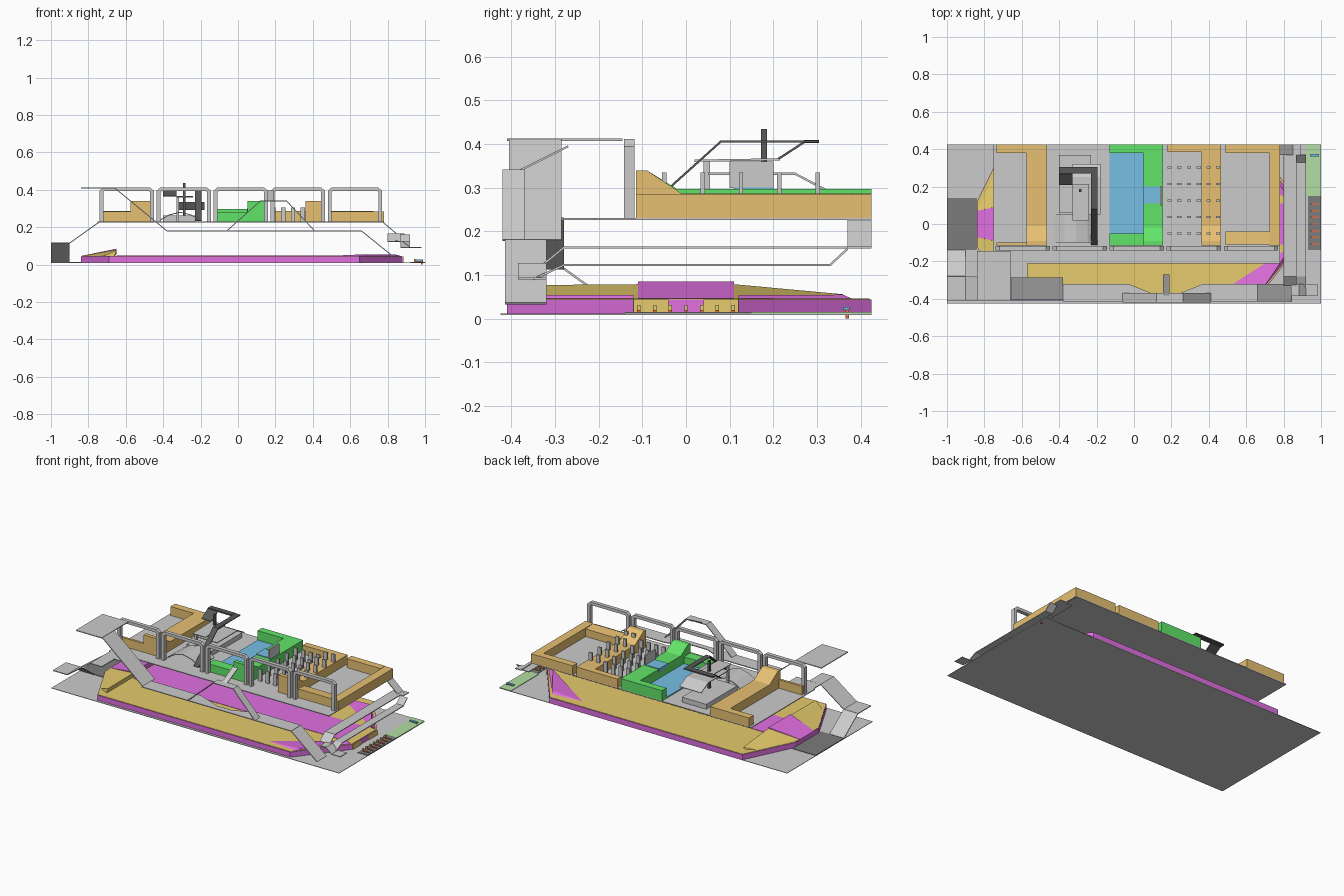
import bpy

if "Cube" in bpy.data.objects:
    bpy.data.objects.remove(bpy.data.objects["Cube"])

MATS = {}
COLORS = dict(yellow=(.78, .6, .15), magenta=(.75, .16, .75), orange=(.8, .53, .17),
              green=(.12, .78, .14), grass=(.45, .74, .36), blue=(.18, .52, .78),
              dark=(.2, .2, .2), black=(.1, .1, .1), red=(.8, .15, .05))


def mesh(name, verts, faces, col=None, thick=0):
    me = bpy.data.meshes.new(name)
    me.from_pydata(verts, [], faces)
    me.update()
    ob = bpy.data.objects.new(name, me)
    bpy.context.collection.objects.link(ob)
    if thick:
        m = ob.modifiers.new("thickness", 'SOLIDIFY')
        m.thickness = thick
        m.offset = 0
    if col:
        if col not in MATS:
            MATS[col] = bpy.data.materials.new(col)
            MATS[col].diffuse_color = (*COLORS[col], 1)
        me.materials.append(MATS[col])
    return ob


def prism(name, a, b, col=None):
    """Closed solid between two matching outlines."""
    n = len(a)
    side = [(i, (i + 1) % n, n + (i + 1) % n, n + i) for i in range(n)]
    return mesh(name, a + b, [tuple(range(n))[::-1], tuple(range(n, 2 * n))] + side, col)


def box(name, x0, x1, y0, y1, z0, z1, col=None):
    o = [(x0, y0), (x1, y0), (x1, y1), (x0, y1)]
    return prism(name, [(*p, z0) for p in o], [(*p, z1) for p in o], col)


def plan(name, outline, z0, z1, col=None):
    return prism(name, [(*p, z0) for p in outline], [(*p, z1) for p in outline], col)


def side_profile(name, yz, x0, x1, col=None):
    return prism(name, [(x0, *p) for p in yz], [(x1, *p) for p in yz], col)


def ribbon(name, a, b, col=None, thick=.005):
    """Bent sheet between two edge paths."""
    n = len(a)
    return mesh(name, a + b, [(i, i + 1, n + i + 1, n + i) for i in range(n - 1)], col, thick)


def walk_x(name, xz, y0, y1, col=None):
    return ribbon(name, [(x, y0, z) for x, z in xz], [(x, y1, z) for x, z in xz], col)


def walk_y(name, yz, x0, x1, col=None):
    return ribbon(name, [(x0, y, z) for y, z in yz], [(x1, y, z) for y, z in yz], col)


# ground and pads
box("ground", -1, 1, -.425, .425, .009, .012)
box("left_pad", -1, -.84, -.14, .14, .012, .015, "dark")
box("right_pad", .93, 1, -.14, .15, .012, .015, "dark")
box("grass_pad", .92, 1, .15, .425, .012, .015, "grass")
for i in range(7):
    y = -.108 + i * .036
    box("grate_bar", .94, .99, y - .004, y + .004, .015, .02, "red")
    box("grate_peg", .94, .95, y - .004, y + .004, .015, .031, "yellow")
box("red_marker", .978, .986, .365, .373, 0, .02, "red")
box("blue_marker", .94, .99, .36, .375, .02, .027, "blue")

# lower arena: eight-sided wall with coloured floor and end ramp
hull = [(-.69, -.41), (.65, -.41), (.88, -.12), (.88, .12), (.65, .425),
        (-.69, .425), (-.84, .12), (-.84, -.12)]
plan("arena_wall", hull, .012, .044, "magenta")
plan("arena_floor", [(x * .997, y * .99) for x, y in hull], .044, .046, "yellow")
box("arena_lane", -.65, .8, -.11, .11, .046, .048, "magenta")
prism("end_ramp_middle", [(-.84, -.07, .046), (-.66, -.11, .046), (-.65, -.11, .085)],
      [(-.84, .07, .046), (-.66, .11, .046), (-.65, .11, .085)], "magenta")
for s, zo in ((-1, .077), (1, .056)):
    prism("end_ramp_side", [(-.835, s * .07, .046), (-.66, s * .11, .046), (-.65, s * .11, .079)],
          [(-.72, s * .33, .046), (-.66, s * .36, .046), (-.65, s * .36, zo)], "yellow")
    prism("corner_ridge", [(.47, s * .36, .046), (.68, s * .36, .055), (.66, s * .38, .046)],
          [(.84, s * .12, .046), (.84, s * .12, .054), (.87, s * .12, .046)], "magenta")
    plan("end_panel", [(.881, s * .12), (.881, s * .04), (.884, s * .04), (.884, s * .12)],
         .012, .044, "yellow")

# upper deck and its front-left corner
box("deck", -.75, .78, -.21, .425, .226, .231)
box("deck_corner", -.74, -.57, -.285, -.21, .226, .231)

# left approach and high platform with descending walkway
walk_y("left_ground_ramp", [(-.14, .014), (-.28, .115)], -1, -.9)
walk_x("left_deck_ramp", [(-1, .115), (-.9, .115), (-.74, .229), (-.66, .229)], -.41, -.28)
walk_x("high_platform", [(-.84, .41), (-.66, .41)], -.41, -.145)
walk_x("high_ramp", [(-.66, .41), (-.38, .18)], -.405, -.285)

# front walkway, narrowed in the middle, with an arch on the outer lane
xs = [-.38, -.03, .12, .22, .37, .66]
ribbon("front_walkway", [(x, -.415, .18) for x in xs],
       [(x, y, .18) for x, y in zip(xs, [-.32, -.32, -.38, -.38, -.32, -.32])])
walk_x("front_exit_ramp", [(.66, .18), (.84, .035)], -.415, -.32)
walk_x("front_arch", [(-.06, .18), (.12, .34), (.26, .34), (.41, .18)], -.42, -.37)
walk_y("arch_plank", [(-.38, .34), (-.27, .395)], .155, .19)

# right walkways stepping down from the back corner to the front
walk_x("right_deck_ramp", [(.77, .231), (.85, .163), (.89, .163)], .37, .425)
walk_y("right_upper_strip", [(.42, .163), (-.28, .163), (-.33, .122)], .80, .87)
walk_y("right_lower_strip", [(.37, .16), (.33, .123), (-.28, .123), (-.35, .09)], .87, .92)
walk_x("right_front_landing", [(.84, .125), (.88, .125), (.92, .092), (.98, .092)], -.385, -.32)

# front railing: five hoops with clipped corners
for i in range(5):
    a, b = -.74 + i * .305, -.45 + i * .305
    o = [(a, .23), (a, .395), (a + .02, .412), (b - .02, .412), (b, .395), (b, .23)]
    n = [(a + .02, .23), (a + .02, .388), (a + .027, .394), (b - .027, .394),
         (b - .02, .388), (b - .02, .23)]
    v = [(x, y, z) for y in (-.142, -.118) for x, z in o + n]
    f = []
    for k in range(5):
        f += [(k, k + 1, k + 7, k + 6), (k + 12, k + 18, k + 19, k + 13),
              (k, k + 12, k + 13, k + 1), (k + 6, k + 7, k + 19, k + 18)]
    mesh("rail_hoop", v, f + [(0, 6, 18, 12), (5, 17, 23, 11)])

# orange and green blocks, each with a taller front end
tall = [(-.115, .23), (-.115, .34), (-.09, .34), (-.01, .287), (.425, .287), (.425, .23)]
side_profile("left_block", tall, -.575, -.465, "orange")
box("left_back_wall", -.735, -.575, .38, .425, .231, .287, "orange")
box("left_front_wall", -.735, -.575, -.115, -.10, .231, .285, "orange")
side_profile("centre_block", tall, .36, .465, "orange")
box("centre_back_wall", .18, .36, .385, .425, .231, .287, "orange")
side_profile("right_block", [(-.115, .23), (-.115, .285), (.425, .285), (.425, .23)],
             .725, .78, "orange")
box("right_back_wall", .49, .725, .38, .425, .231, .287, "orange")
side_profile("right_front_wedge", [(-.11, .23), (-.11, .285), (-.04, .278), (-.04, .23)],
             .49, .725, "orange")
side_profile("pool_block", [(-.115, .23), (-.115, .34), (-.09, .34), (-.02, .297), (.425, .297),
             (.425, .23)], .05, .155, "green")
box("pool_back_wall", -.13, .05, .38, .425, .231, .297, "green")
box("pool_front_wall", -.13, .05, -.115, -.05, .231, .28, "green")

# blue pool with overflow channel
box("pool_water", -.13, .05, -.05, .38, .231, .238, "blue")
box("pool_channel", .047, .15, .11, .20, .28, .301, "blue")
box("pool_board", .14, .15, .10, .20, .30, .36)

# field of posts
for i in range(6):
    for j in range(5):
        x, y = .19 + i * .052, -.05 + j * .088
        box("post", x - .011, x + .011, y - .005, y + .005, .231, .335 if i > 3 else .305)

# black frame and grey platforms on the left of the deck
walk_y("frame_leg", [(-.11, .235), (.08, .406), (.305, .406)], -.23, -.195, "black")
box("frame_beam", -.40, -.23, .27, .305, .402, .41, "black")
walk_y("frame_brace", [(.27, .404), (.21, .365)], -.40, -.33, "black")
box("mast", -.293, -.281, .172, .186, .231, .435, "black")
walk_y("upper_platform", [(.02, .362), (.215, .365)], -.33, -.24)
walk_y("lower_platform", [(.05, .332), (.25, .332), (.32, .295)], -.33, -.18)
box("platform_leg", -.33, -.315, .04, .055, .231, .362)
walk_x("arched_ramp", [(-.42, .235), (-.37, .265), (-.31, .28), (-.25, .265), (-.2, .235)],
       -.10, .05)
box("low_plinth", -.40, -.23, .06, .37, .231, .262)

for m in bpy.data.materials:
    if m.users and not m.is_grease_pencil:
        m.use_nodes = True
        m.node_tree.nodes["Principled BSDF"].inputs["Base Color"].default_value = m.diffuse_color
